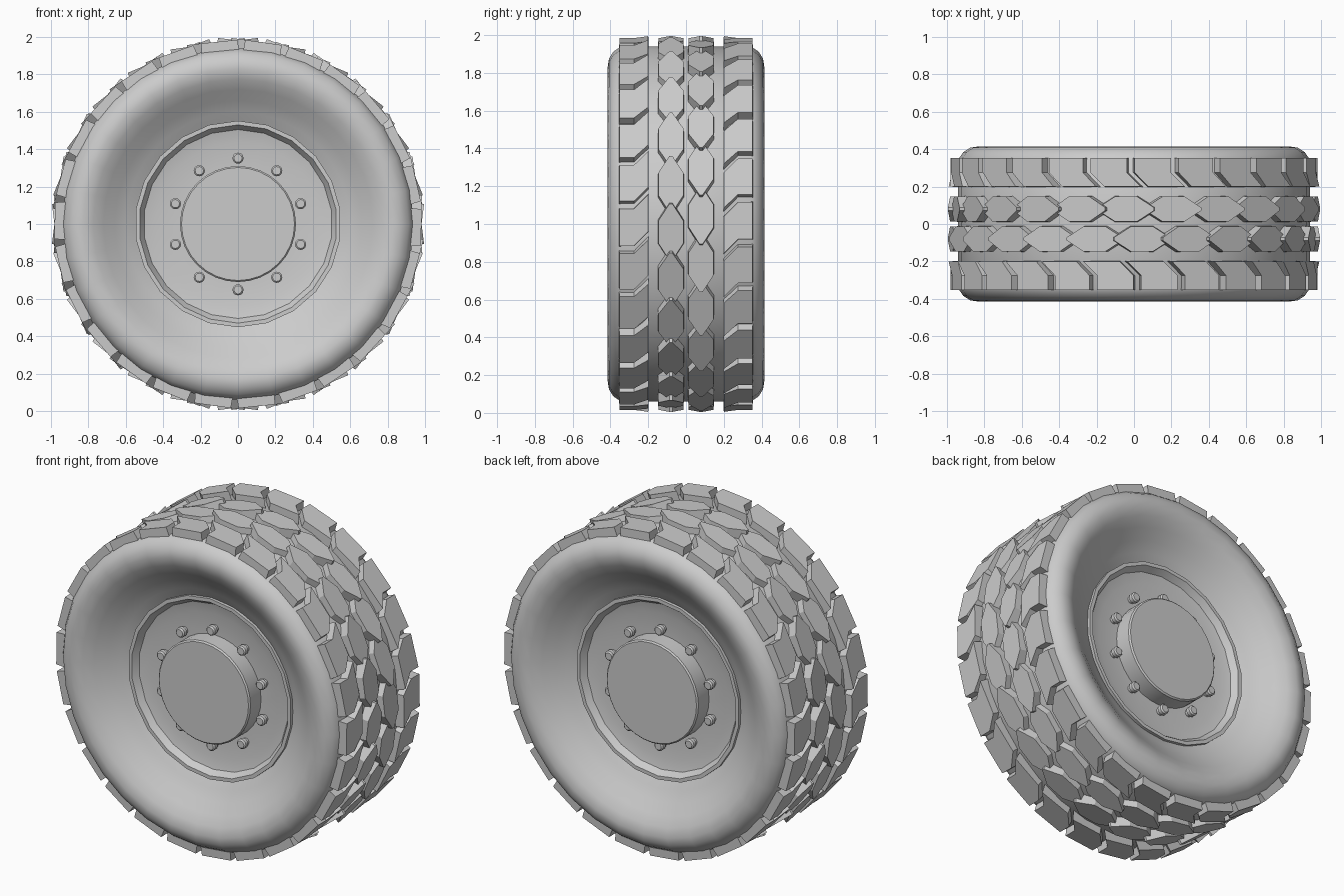
import bpy, bmesh
from math import sin, cos, pi, radians

if "Cube" in bpy.data.objects:
    bpy.data.objects.remove(bpy.data.objects["Cube"])

CZ = 1.0  # axle height; the axle runs along y


def finish(bm, name, smooth=None):
    bmesh.ops.recalc_face_normals(bm, faces=bm.faces)
    me = bpy.data.meshes.new(name)
    bm.to_mesh(me)
    bm.free()
    ob = bpy.data.objects.new(name, me)
    bpy.context.collection.objects.link(ob)
    if smooth:
        bpy.ops.object.select_all(action='DESELECT')
        ob.select_set(True)
        bpy.context.view_layer.objects.active = ob
        bpy.ops.object.shade_smooth_by_angle(angle=radians(smooth))
    return ob


def polar(a, r, y, t=0.0):
    """Point at angle a, radius r, shifted by t along the tangent."""
    return (r * cos(a) - t * sin(a), y, CZ + r * sin(a) + t * cos(a))


def lathe(name, profile, sides, smooth, closed=False):
    """Turn (radius, y) points about the axle."""
    bm = bmesh.new()
    rings = [[bm.verts.new(polar(pi / 2 + 2 * pi * i / sides, r, y)) for i in range(sides)]
             for r, y in profile]
    pairs = list(zip(rings, rings[1:]))
    if closed:
        pairs.append((rings[-1], rings[0]))
    else:
        bm.faces.new(rings[0])
        bm.faces.new(rings[-1])
    for a, b in pairs:
        for i in range(sides):
            j = (i + 1) % sides
            bm.faces.new((a[i], a[j], b[j], b[i]))
    return finish(bm, name, smooth)


def mirrored(half):
    return [(r, -y) for r, y in half] + [(r, y) for r, y in reversed(half)]


def tread_row(name, poly, count, phase, r_top, r_low, tilt, flare, turn):
    """Ring of prisms; poly is (tangent, y). turn gives the half-turned copy."""
    bm = bmesh.new()
    n = len(poly)
    ct = sum(p[0] for p in poly) / n
    cy = sum(p[1] for p in poly) / n
    for k in range(count):
        a = phase + 2 * pi * k / count
        top = [polar(a, r_top + tilt * t, y, t) for t, y in poly]
        low = [polar(a, r_low, cy + (y - cy) * flare, ct + (t - ct) * flare) for t, y in poly]
        if turn:
            top = [(-x, -y, z) for x, y, z in top]
            low = [(-x, -y, z) for x, y, z in low]
        top = [bm.verts.new(p) for p in top]
        low = [bm.verts.new(p) for p in low]
        bm.faces.new(top)
        bm.faces.new(low)
        for i in range(n):
            j = (i + 1) % n
            bm.faces.new((top[i], top[j], low[j], low[i]))
    return finish(bm, name)


# Tyre carcass with dished sidewalls
tyre_half = [(0.50, 0.22), (0.552, 0.255), (0.60, 0.278), (0.66, 0.315), (0.72, 0.36),
             (0.775, 0.396), (0.83, 0.415), (0.875, 0.408), (0.912, 0.385), (0.94, 0.345)]
lathe("tyre_carcass", mirrored(tyre_half[::-1])[::1], 32, 35, closed=True)

# Wheel disc with raised rim lip on both faces
rim_half = [(0.28, 0.22), (0.44, 0.22), (0.505, 0.235), (0.53, 0.272), (0.552, 0.272), (0.552, 0.20)]
lathe("rim", mirrored(rim_half), 22, 30)

# Hub caps and wheel bolts on both faces
for side, s in (("front", -1), ("back", 1)):
    lathe(side + "_hub_cap", [(0.31, s * 0.20), (0.31, s * 0.322), (0.302, s * 0.33)], 32, 30)
    bm = bmesh.new()
    for k in range(10):
        a = pi / 2 + k * pi / 5
        cx, cz = 0.352 * cos(a), CZ + 0.352 * sin(a)
        prof = [(0.022, 0.21), (0.022, 0.24), (0.03, 0.24), (0.03, 0.262), (0.022, 0.27)]
        rings = [[bm.verts.new((cx + r * cos(q * pi / 6), s * y, cz + r * sin(q * pi / 6)))
                  for q in range(12)] for r, y in prof]
        bm.faces.new(rings[0])
        bm.faces.new(rings[-1])
        for u, v in zip(rings, rings[1:]):
            for i in range(12):
                j = (i + 1) % 12
                bm.faces.new((u[i], u[j], v[j], v[i]))
    finish(bm, side + "_bolts", 35)

# Tread: bent shoulder blocks and pointed, overlapping centre blocks
w, s = 0.098, 0.075
shoulder = [(-w, -0.352), (w, -0.352), (w, -0.275), (w + s, -0.20), (-w + s, -0.20), (-w, -0.275)]
L, c = 0.15, -0.08
centre = [(-L, c - 0.008), (-L * 0.4, c - 0.066), (L * 0.4, c - 0.066), (L, c - 0.008),
          (L, c + 0.008), (L * 0.4, c + 0.066), (-L * 0.4, c + 0.066), (-L, c + 0.008)]
for side, turn in (("front", False), ("back", True)):
    tread_row(side + "_shoulder_tread", shoulder, 26, pi / 2 - 0.018 + pi / 26,
              0.98, 0.90, 0.0, 1.04, turn)
    tread_row(side + "_centre_tread", centre, 24, radians(87.5),
              0.977, 0.92, 0.08, 1.05, turn)
